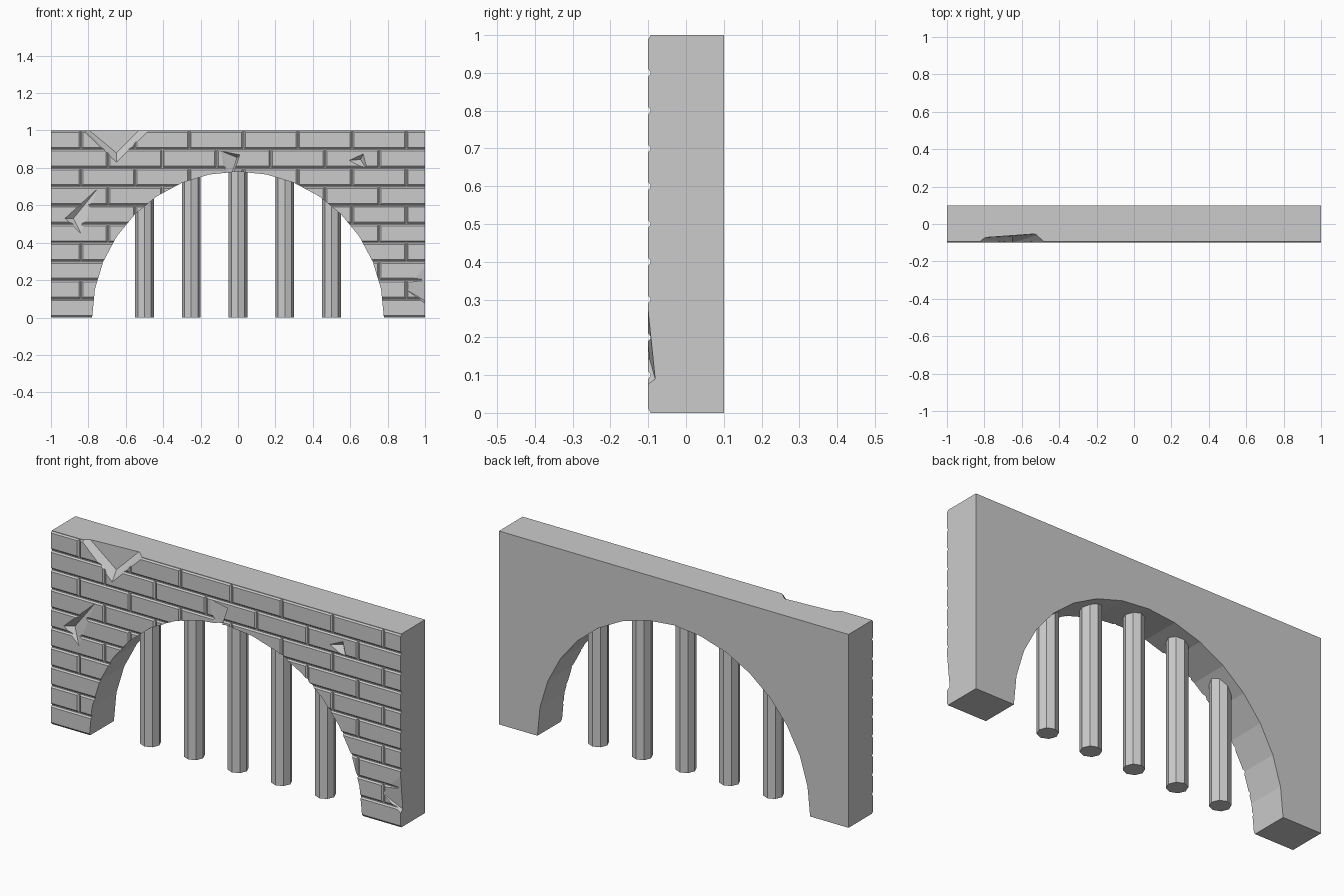
import bpy, bmesh, math
from mathutils import Matrix

if "Cube" in bpy.data.objects:
    bpy.data.objects.remove(bpy.data.objects["Cube"])


def make_object(name, bm):
    bm.normal_update()
    bmesh.ops.recalc_face_normals(bm, faces=bm.faces)
    mesh = bpy.data.meshes.new(name)
    bm.to_mesh(mesh)
    bm.free()
    ob = bpy.data.objects.new(name, mesh)
    bpy.context.collection.objects.link(ob)
    return ob


def add_hull(bm, points):
    verts = [bm.verts.new(p) for p in points]
    bmesh.ops.convex_hull(bm, input=verts)


def hull_object(name, points):
    bm = bmesh.new()
    add_hull(bm, points)
    bmesh.ops.dissolve_limit(bm, angle_limit=0.01, verts=bm.verts, edges=bm.edges)
    return make_object(name, bm)


def box_points(x0, x1, y0, y1, z0, z1):
    return [(x, y, z) for x in (x0, x1) for y in (y0, y1) for z in (z0, z1)]


def boolean(target, tool, operation):
    tool.hide_render = True
    mod = target.modifiers.new("bool", 'BOOLEAN')
    mod.operation, mod.solver, mod.object = operation, 'EXACT', tool
    bpy.context.view_layer.objects.active = target
    bpy.ops.object.modifier_apply(modifier=mod.name)
    bpy.data.objects.remove(tool)


# Backing slab, oversized and trimmed later
wall = hull_object("brick_arch_wall", box_points(-1.1, 1.1, -0.0935, 0.2, -0.1, 1.1))

# Chamfered bricks in running bond
PITCH, ROW = 0.29, 0.1
bm = bmesh.new()
for row in range(10):
    start = 0.03 if row % 2 else 0.175
    for i in range(-5, 5):
        x0, x1, z0 = start + i * PITCH, start + (i + 1) * PITCH, row * ROW
        if x0 > 1.0 or x1 < -0.97:
            continue
        x0 = -1.1 if x0 < -0.97 else x0
        pts = []
        for y, gap in ((-0.1, 0.010), (-0.092, 0.001)):
            pts += [(x, y, z) for x in (x0 + gap, x1 - gap)
                    for z in (z0 + gap, z0 + ROW - gap)]
        add_hull(bm, pts)
bmesh.ops.dissolve_limit(bm, angle_limit=0.01, verts=bm.verts, edges=bm.edges)
boolean(wall, make_object("bricks", bm), 'UNION')

# Trim to the wall outline
boolean(wall, hull_object("trim", box_points(-1, 1, -0.3, 0.1, 0, 1)), 'INTERSECT')

# Arch opening
R = 0.78
bm = bmesh.new()
bmesh.ops.create_cone(bm, cap_ends=True, segments=32, radius1=R, radius2=R, depth=1,
                      matrix=Matrix.Rotation(math.pi / 2, 4, 'X'))
boolean(wall, make_object("arch_cutter", bm), 'DIFFERENCE')

# Broken chips: outline on the front face (x, z), then floor points (x, y, z)
chips = [
    ([(-0.88, 1.05), (-0.65, 0.83), (-0.425, 1.05)],
     [(-0.855, -0.075, 1.05), (-0.65, -0.065, 0.88), (-0.48, -0.048, 1.05)]),
    ([(-0.75, 0.69), (-0.925, 0.53), (-0.84, 0.45)], [(-0.88, -0.075, 0.53)]),
    ([(-0.09, 0.89), (0.01, 0.87), (-0.03, 0.75), (-0.07, 0.75)],
     [(-0.005, -0.07, 0.855), (-0.04, -0.085, 0.75)]),
    ([(0.595, 0.84), (0.67, 0.875), (0.69, 0.79)], [(0.655, -0.075, 0.845)]),
    ([(1.05, 0.32), (0.89, 0.155), (1.05, 0.04)], [(1.05, -0.073, 0.06)]),
]
for outline, floor in chips:
    pts = [(x, y, z) for x, z in outline for y in (-0.1, -0.15)] + floor
    boolean(wall, hull_object("chip_cutter", pts), 'DIFFERENCE')

# Octagonal bars standing under the arch
for i in range(5):
    x = -0.5 + 0.25 * i
    h = math.sqrt(R * R - max(0, abs(x) - 0.05) ** 2) + 0.01
    bm = bmesh.new()
    bmesh.ops.create_cone(bm, cap_ends=True, segments=8, radius1=0.05, radius2=0.05, depth=h)
    bmesh.ops.translate(bm, verts=bm.verts, vec=(x, 0, h / 2))
    make_object(f"bar_{i + 1}", bm)
